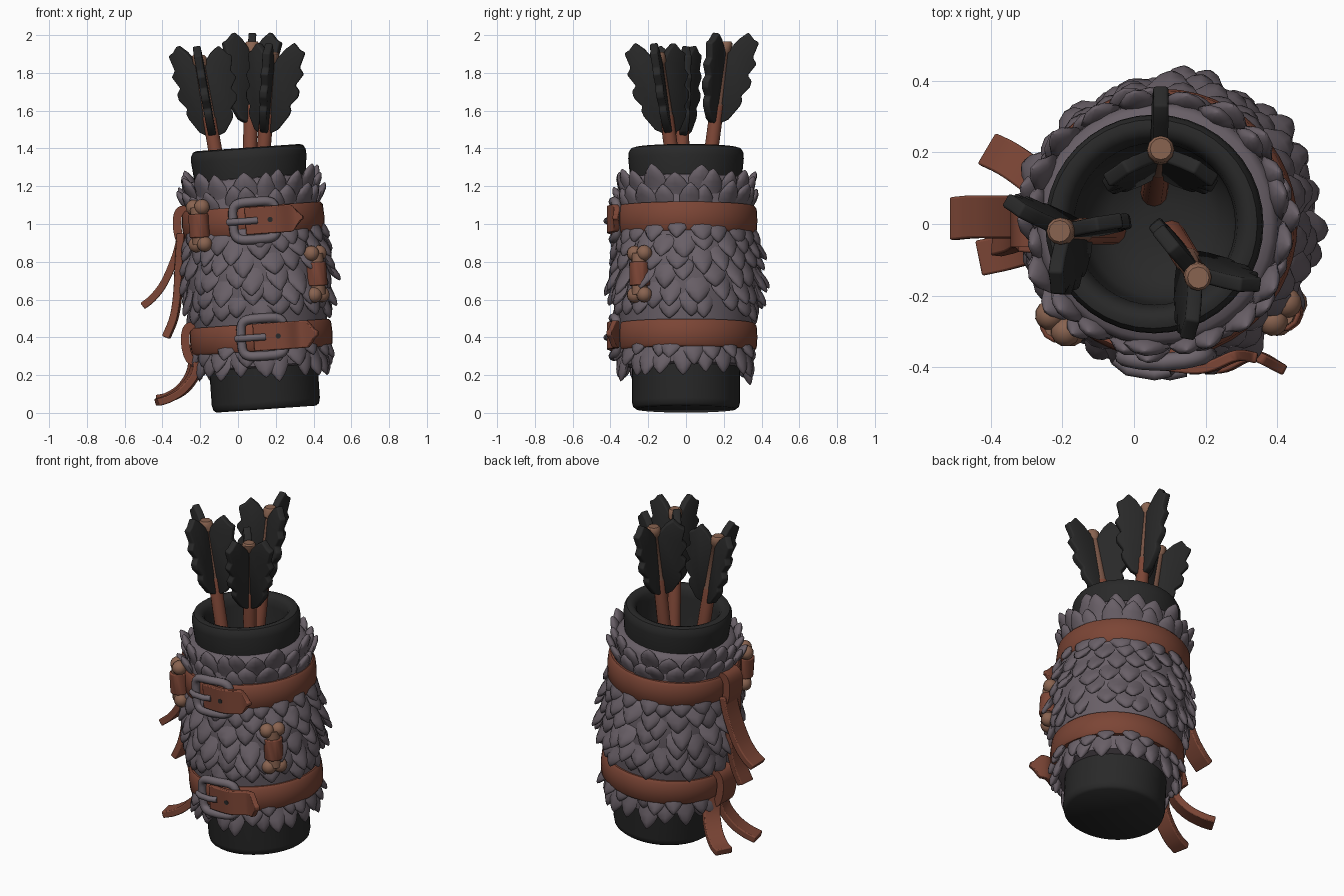
import bpy, bmesh, math, random
from mathutils import Vector, Matrix

if "Cube" in bpy.data.objects:
    bpy.data.objects.remove(bpy.data.objects["Cube"])

random.seed(4)
# The quiver leans slightly to the left; quiver parts are built upright, then tilted
LEAN = Matrix.Translation((0.15, 0, 0.02)) @ Matrix.Rotation(-0.07, 4, 'Y')
WORLD = Matrix.Identity(4)
UP = Vector((0, 0, 1))


def material(name, rgb):
    m = bpy.data.materials.new(name)
    m.diffuse_color = (*rgb, 1)
    m.use_nodes = True
    m.node_tree.nodes["Principled BSDF"].inputs["Base Color"].default_value = m.diffuse_color
    return m


BLACK = material("black", (0.022, 0.022, 0.022))
FUR = material("grey_fur", (0.14, 0.115, 0.135))
LEATHER = material("red_brown_leather", (0.20, 0.06, 0.036))
METAL = material("grey_metal", (0.155, 0.13, 0.15))
BONE = material("bone", (0.25, 0.125, 0.08))
WOOD = material("shaft_wood", (0.18, 0.085, 0.057))


def finish(bm, name, mat, mtx=LEAN, angle=40, bevel=0, solid=0):
    bmesh.ops.recalc_face_normals(bm, faces=bm.faces)
    me = bpy.data.meshes.new(name)
    bm.to_mesh(me)
    bm.free()
    ob = bpy.data.objects.new(name, me)
    bpy.context.collection.objects.link(ob)
    ob.matrix_world = mtx
    me.materials.append(mat)
    bpy.ops.object.select_all(action='DESELECT')
    ob.select_set(True)
    bpy.context.view_layer.objects.active = ob
    bpy.ops.object.shade_smooth_by_angle(angle=math.radians(angle))
    if solid:
        s = ob.modifiers.new("thickness", 'SOLIDIFY')
        s.thickness, s.offset = solid, 0
    if bevel:
        b = ob.modifiers.new("bevel", 'BEVEL')
        b.width, b.segments = bevel, 2
    return ob


def loft(bm, rings, loop=False):
    vs = [[bm.verts.new(p) for p in r] for r in rings]
    n = len(vs[0])
    for a, b in zip(vs, vs[1:] + (vs[:1] if loop else [])):
        for i in range(n):
            bm.faces.new((a[i], a[(i + 1) % n], b[(i + 1) % n], b[i]))
    if not loop:
        bm.faces.new(vs[0])
        bm.faces.new(vs[-1])


def polar(r, a, z):
    return Vector((r * math.cos(a), r * math.sin(a), z))


def lathe(bm, profile, n=40, loop=False):
    loft(bm, [[polar(r, 2 * math.pi * i / n, z) for i in range(n)] for r, z in profile], loop)


def smooth_path(pts, k=5):
    p = [Vector(q) for q in pts]
    p = [2 * p[0] - p[1]] + p + [2 * p[-1] - p[-2]]
    out = []
    for a, b, c, d in zip(p, p[1:], p[2:], p[3:]):
        for i in range(k):
            t = i / k
            out.append(0.5 * (2 * b + (c - a) * t + (2 * a - 5 * b + 4 * c - d) * t * t
                              + (3 * b - a - 3 * c + d) * t ** 3))
    return out + [p[-2]]


def ribbon(name, pts, wdir, width, thick=0.04, pointed=False, mtx=WORLD):
    path, rings = smooth_path(pts), []
    wdir = Vector(wdir).normalized()
    for i, p in enumerate(path):
        t = path[min(i + 1, len(path) - 1)] - path[max(i - 1, 0)]
        n = t.cross(wdir).normalized() * thick / 2
        f = max(0.15, min(1, (path[-1] - p).length / 0.06)) if pointed else 1
        w = wdir * width / 2 * f
        rings.append([p + w + n, p - w + n, p - w - n, p + w - n])
    bm = bmesh.new()
    loft(bm, rings)
    finish(bm, name, LEATHER, mtx, bevel=0.006)


def tube(bm, path, r, loop=False, n=8):
    rings = []
    for i, p in enumerate(path):
        nxt = path[(i + 1) % len(path)] if loop else path[min(i + 1, len(path) - 1)]
        t = (nxt - path[i - 1 if loop else max(i - 1, 0)]).normalized()
        o = Vector((p.x, p.y, 0)).normalized()
        b = t.cross(o).normalized()
        o = b.cross(t)
        rings.append([p + (o * math.cos(2 * math.pi * k / n) + b * math.sin(2 * math.pi * k / n)) * r
                      for k in range(n)])
    loft(bm, rings, loop)


# Black cylinder with a thick rounded rim and a bowl-shaped hollow
bm = bmesh.new()
lathe(bm, [(0.265, 0), (0.28, 0.012), (0.287, 0.04), (0.287, 1.18), (0.297, 1.24), (0.306, 1.33),
           (0.304, 1.36), (0.292, 1.382), (0.272, 1.388), (0.25, 1.38), (0.235, 1.36), (0.226, 1.32),
           (0.222, 1.15), (0.205, 1.09), (0.15, 1.04), (0.06, 1.02)])
finish(bm, "quiver_body", BLACK)

# Fur sleeve: bulging base with rows of pointed tufts
FUR_PROFILE = [(0.12, 0.315), (0.28, 0.335), (0.45, 0.352), (0.7, 0.38), (0.9, 0.366),
               (1.05, 0.348), (1.2, 0.338), (1.4, 0.335)]


def fur_r(z):
    for (z0, r0), (z1, r1) in zip(FUR_PROFILE, FUR_PROFILE[1:]):
        if z <= z1:
            return r0 + (r1 - r0) * (z - z0) / (z1 - z0)
    return FUR_PROFILE[-1][1]


bm = bmesh.new()
lathe(bm, [(0.28, 0.22)] + [(fur_r(z), z) for z in (0.23, 0.35, 0.45, 0.6, 0.7, 0.8, 0.95, 1.05, 1.2)]
      + [(0.32, 1.225), (0.28, 1.23)], loop=True)


def tuft(ang, z0, length, lift, half):
    rings = []
    for t, w, d in ((0, 0.6, 0.2), (0.25, 0.95, 0.5), (0.5, 0.95, 0.9), (0.75, 0.65, 0.9),
                    (0.92, 0.28, 0.5), (1, 0.03, 0.05)):
        z = z0 + length * t
        c = polar(fur_r(z) + lift * t ** 1.5 - 0.008, ang, z)
        side, out = polar(1, ang + math.pi / 2, 0), polar(1, ang, 0)
        rings.append([c + side * half * w * math.cos(k * math.pi / 4)
                      + out * 0.026 * d * math.sin(k * math.pi / 4) for k in range(8)])
    loft(bm, rings)


# row start height, length (negative hangs down), lift
ROWS = [(0.33, -0.165, 0.035), (0.38, -0.14, 0.045), (0.60, -0.13, 0.035), (0.68, -0.14, 0.05),
        (0.76, -0.14, 0.055), (0.84, -0.14, 0.05), (0.92, -0.14, 0.04), (0.99, -0.13, 0.025),
        (1.05, 0.13, 0.045), (1.12, 0.14, 0.04)]
for row, (z0, length, lift) in enumerate(ROWS):
    n = 20
    for i in range(n):
        tuft(2 * math.pi * (i + row * 0.5 + random.uniform(-0.28, 0.28)) / n,
             z0 + random.uniform(-0.02, 0.02), length * random.uniform(0.85, 1.1),
             lift * random.uniform(0.5, 1.5), 0.064 * random.uniform(0.85, 1.1))
finish(bm, "fur_sleeve", FUR, angle=60)

# Two belts, each with buckle, pointed end over the buckle bar, hole and a side loop
for label, zc, h, reach in (("upper", 1.0, 0.076, 0.265), ("lower", 0.382, 0.072, 0.3)):
    bm = bmesh.new()
    lathe(bm, [(0.33, zc - h), (0.363, zc - h), (0.374, zc - h + 0.014), (0.378, zc),
               (0.374, zc + h - 0.014), (0.363, zc + h), (0.33, zc + h)], 48, True)
    finish(bm, label + "_belt", LEATHER)
    ribbon(label + "_belt_end", [(-0.04, -0.385, zc), (0.06, -0.402, zc), (0.13, -0.4, zc),
                                 (0.21, -0.368, zc), (reach, -0.375 - (reach - 0.265), zc)],
           UP, 0.145, 0.03, True, LEAN)
    R = 0.386

    def wrap(s, dz, r=R):
        return polar(r, -math.pi / 2 + s / R, zc + dz)
    bm = bmesh.new()
    path = []
    for i in range(32):
        c, s = math.cos(i * math.pi / 16), math.sin(i * math.pi / 16)
        path.append(wrap(0.01 + 0.118 * math.copysign(abs(c) ** 0.45, c),
                         0.1 * math.copysign(abs(s) ** 0.45, s)))
    tube(bm, path, 0.025, True)
    tube(bm, [wrap(-0.13, 0, 0.4), wrap(-0.09, 0, 0.418), wrap(-0.02, 0, 0.42),
              wrap(0.02, 0, 0.41)], 0.018)
    finish(bm, label + "_buckle", METAL, angle=60)
    bm = bmesh.new()
    bmesh.ops.create_cone(bm, cap_ends=True, segments=12, radius1=0.014, radius2=0.014, depth=0.008,
                          matrix=Matrix.Translation((0.09, -0.417, zc)) @ Matrix.Rotation(math.pi / 2, 4, 'X'))
    finish(bm, label + "_belt_hole", BLACK)
    # loop of leather folded around the belt on the left
    ribbon(label + "_side_loop", [(-0.34, 0, zc + 0.08), (-0.38, 0, zc + 0.08), (-0.4, 0, zc + 0.04),
                                  (-0.402, 0, zc - 0.03), (-0.385, 0, zc - 0.09), (-0.35, 0, zc - 0.105)],
           (0, 1, 0), 0.13, 0.045, False, LEAN)

# Loose straps hanging on the left
ribbon("upper_strap_outer", [(-0.30, 0.02, 0.95), (-0.33, 0.02, 0.83), (-0.39, 0.02, 0.69),
                             (-0.45, 0.02, 0.61), (-0.505, 0.015, 0.565)], (0, 1, 0), 0.12)
ribbon("upper_strap_inner", [(-0.30, -0.03, 0.95), (-0.31, -0.02, 0.8), (-0.32, -0.02, 0.62),
                             (-0.34, -0.03, 0.5), (-0.38, -0.04, 0.4)], (0.1, 1, 0), 0.1)
ribbon("lower_strap_back", [(-0.22, 0.04, 0.36), (-0.23, 0.08, 0.23), (-0.28, 0.13, 0.14),
                            (-0.35, 0.18, 0.09), (-0.41, 0.21, 0.075)], (0.5, 0.85, 0), 0.1)
ribbon("lower_strap_front", [(-0.22, -0.02, 0.36), (-0.23, -0.04, 0.22), (-0.29, -0.06, 0.13),
                             (-0.36, -0.08, 0.08), (-0.43, -0.095, 0.055)], (-0.2, 1, 0), 0.1)

# Small bones tied to the quiver
for label, ang, zc, half in (("left", math.radians(224), 0.993, 0.098), ("right", math.radians(-38), 0.695, 0.11)):
    place = Matrix.Translation(polar(0.4, ang, zc)) @ Matrix.Rotation(ang, 4, 'Z')
    bm = bmesh.new()
    bmesh.ops.create_cone(bm, cap_ends=True, segments=12, radius1=0.042, radius2=0.042,
                          depth=2 * half, matrix=place)
    for y in (-0.032, 0.032):
        for z in (-half, half):
            bmesh.ops.create_uvsphere(bm, u_segments=12, v_segments=8, radius=0.042,
                                      matrix=place @ Matrix.Translation((0, y, z)))
    finish(bm, label + "_bone", BONE, angle=60)
    bm = bmesh.new()
    bmesh.ops.create_cone(bm, cap_ends=True, segments=12, radius1=0.055, radius2=0.055, depth=0.125,
                          matrix=place)
    finish(bm, label + "_bone_wrap", LEATHER, bevel=0.006)

# Three arrows: shaft coloured by height, three notched feathers each
FEATHER = [(0, 0.05), (0.03, 0.0), (0.07, 0.02), (0.12, 0.09), (0.13, 0.12), (0.12, 0.145), (0.16, 0.19),
           (0.165, 0.225), (0.14, 0.255), (0.18, 0.315), (0.155, 0.35), (0.178, 0.43), (0.15, 0.445),
           (0.115, 0.485), (0.07, 0.45), (0.03, 0.4), (0, 0.37)]
ARROWS = [("left", (-0.05, -0.02, 0.98), (-0.208, -0.02, 1.895), (150, 268, 10)),
          ("back", (0.055, 0.08, 0.98), (0.075, 0.21, 1.965), (90, 210, 330)),
          ("right", (0.10, -0.02, 0.98), (0.18, -0.15, 1.91), (353, 260, 130))]
for label, lo, hi, angles in ARROWS:
    lo, hi = Vector(lo), Vector(hi)
    axis = (hi - lo).normalized()
    bm = bmesh.new()
    rings = []
    for back, r in ((0.95, 0.038), (0.34, 0.037), (0.33, 0.033), (0.06, 0.03), (0.05, 0.038), (0.01, 0.038), (0, 0.03)):
        c = lo if back > 0.9 else hi - axis * back
        rings.append([c + polar(r, k * math.pi / 6, 0) for k in range(12)])
    loft(bm, rings)
    ob = finish(bm, label + "_arrow_shaft", LEATHER, WORLD)
    ob.data.materials.append(WOOD)
    ob.data.materials.append(BONE)
    for f in ob.data.polygons:
        f.material_index = 2 if f.center.z > hi.z - 0.06 else 1 if f.center.z > hi.z - 0.337 else 0
    base = hi - axis * 0.435
    for j, a in enumerate(angles):
        bm = bmesh.new()
        out = polar(1, math.radians(a), 0)
        bm.faces.new([bm.verts.new(base + axis * v + out * u) for u, v in FEATHER])
        finish(bm, f"{label}_arrow_feather_{j + 1}", BLACK, WORLD, bevel=0.008, solid=0.042)
